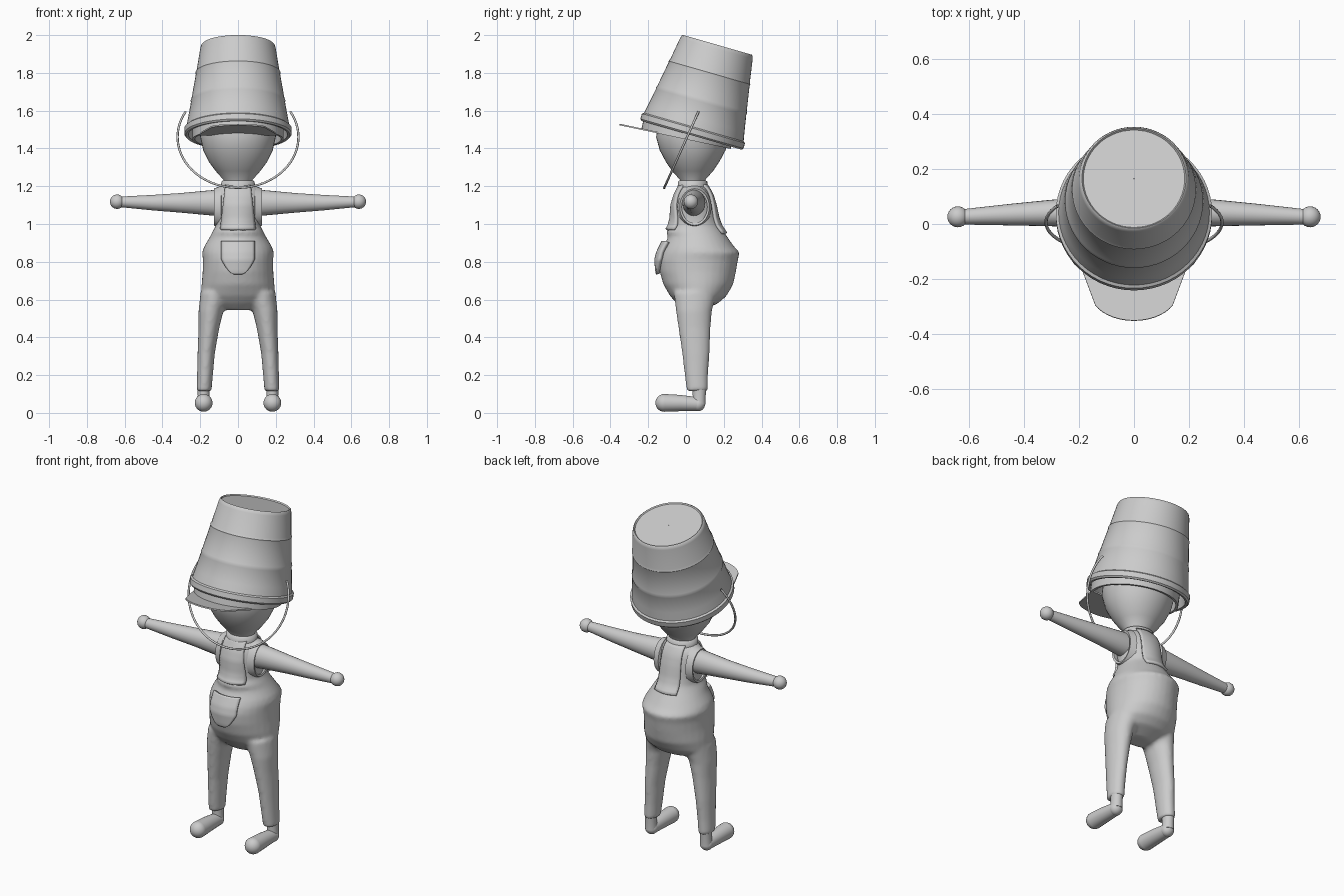
import bpy, bmesh, math
from mathutils import Matrix, Vector

cube = bpy.data.objects.get("Cube")
if cube:
    bpy.data.objects.remove(cube)

grey = bpy.data.materials.new("plain grey")
grey.use_nodes = True
GREY = (0.6, 0.6, 0.6, 1)
grey.diffuse_color = GREY
grey.node_tree.nodes["Principled BSDF"].inputs["Base Color"].default_value = GREY


def finish(name, bm, angle=40):
    bmesh.ops.recalc_face_normals(bm, faces=bm.faces)
    mesh = bpy.data.meshes.new(name)
    bm.to_mesh(mesh)
    bm.free()
    mesh.materials.append(grey)
    ob = bpy.data.objects.new(name, mesh)
    bpy.context.collection.objects.link(ob)
    bpy.ops.object.select_all(action='DESELECT')
    ob.select_set(True)
    bpy.context.view_layer.objects.active = ob
    bpy.ops.object.shade_smooth_by_angle(angle=math.radians(angle))
    return ob


def loft(bm, place, rings, sides=32, closed=False):
    """Skin elliptical rings; place(ring, cos, sin) gives a point."""
    loops = []
    for r in rings:
        angles = [math.tau * i / sides for i in range(sides)]
        loops.append([bm.verts.new(place(r, math.cos(a), math.sin(a))) for a in angles])
    pairs = list(zip(loops, loops[1:]))
    if closed:
        pairs.append((loops[-1], loops[0]))
    else:
        bm.faces.new(loops[0])
        bm.faces.new(loops[-1])
    for a, b in pairs:
        for i in range(sides):
            j = (i + 1) % sides
            bm.faces.new((a[i], a[j], b[j], b[i]))


def upright(r, c, s):       # ring: z, x, y, rx, ry
    return (r[1] + r[3] * c, r[2] + r[4] * s, r[0])


def along_x(r, c, s):       # ring: x, y, z, ry, rz
    return (r[0], r[1] + r[3] * c, r[2] + r[4] * s)


def lathe(r, c, s):         # ring: radius, z
    return (r[0] * c, r[0] * s, r[1])


def ball(bm, centre, radius):
    bmesh.ops.create_uvsphere(bm, u_segments=24, v_segments=14, radius=radius,
                              matrix=Matrix.Translation(centre))


# Torso: height, half width, front y, back y
TORSO = [(0.545, .09, -.01, .09), (0.58, .165, -.05, .17), (0.62, .195, -.085, .215),
         (0.68, .193, -.12, .25), (0.75, .187, -.14, .265), (0.81, .186, -.145, .275),
         (0.85, .19, -.135, .285), (0.88, .18, -.12, .255), (0.93, .15, -.095, .22),
         (0.96, .135, -.105, .20), (0.99, .118, -.085, .18), (1.03, .118, -.075, .165),
         (1.10, .125, -.07, .15), (1.15, .13, -.055, .135), (1.18, .12, -.04, .12),
         (1.21, .075, -.025, .10)]


def torso_at(z):
    for a, b in zip(TORSO, TORSO[1:]):
        if a[0] <= z <= b[0]:
            t = (z - a[0]) / (b[0] - a[0])
            return [p + (q - p) * t for p, q in zip(a, b)]
    return TORSO[-1]


# Overalls: torso and trouser legs fused into one skin
bm = bmesh.new()
loft(bm, upright, [(z, 0, (f + b) / 2, w, (b - f) / 2) for z, w, f, b in TORSO])
for side in (-1, 1):
    loft(bm, upright, [(z, side * x, y, rx, ry) for z, x, y, rx, ry in [
        (.115, .18, .06, .04, .056), (.2, .175, .055, .042, .062), (.32, .168, .052, .046, .073),
        (.45, .154, .045, .055, .085), (.54, .143, .042, .066, .095), (.64, .118, .05, .08, .115)]])
overalls = finish("overalls", bm, 50)
remesh = overalls.modifiers.new("fuse", 'REMESH')
remesh.mode = 'VOXEL'
remesh.voxel_size = 0.011
remesh.use_smooth_shade = True
smooth = overalls.modifiers.new("soften", 'SMOOTH')
smooth.iterations = 5


def cloth_patch(name, side, bottom, top, half_width, lift, thick=.016):
    """Panel that follows the torso on its front (-1) or back (1)."""
    bm = bmesh.new()
    rows, cols = 18, 12
    grid = []
    for i in range(rows + 1):
        t = i / rows
        z = bottom + (top - bottom) * t
        _, w, f, b = torso_at(z)
        row = []
        for j in range(cols + 1):
            x = half_width(t) * (2 * j / cols - 1)
            bulge = math.sqrt(max(0, 1 - (x / w) ** 2))
            y = (f + b) / 2 + side * ((b - f) / 2 * bulge + lift)
            row.append(bm.verts.new((x, y, z)))
        grid.append(row)
    for a, b in zip(grid, grid[1:]):
        for j in range(cols):
            bm.faces.new((a[j], a[j + 1], b[j + 1], b[j]))
    ob = finish(name, bm)
    solid = ob.modifiers.new("thickness", 'SOLIDIFY')
    solid.thickness = thick
    solid.offset = 0


cloth_patch("front_bib", -1, .97, 1.205, lambda t: .09 - .025 * t, .005)
cloth_patch("back_bib", 1, .95, 1.205, lambda t: .07 - .01 * t, .005)
cloth_patch("front_pocket", -1, .735, .905,
            lambda t: .02 + .065 * min(1, t * 2.2) ** .6, .013, .02)

# Arms with round hands
for side, label in ((1, "left"), (-1, "right")):
    bm = bmesh.new()
    loft(bm, along_x, [(side * x, y, z, ry, rz) for x, y, z, ry, rz in [
        (.05, .04, 1.11, .06, .07), (.13, .042, 1.112, .06, .068), (.3, .04, 1.112, .048, .052),
        (.45, .034, 1.113, .039, .041), (.62, .026, 1.117, .028, .028)]], 24)
    ball(bm, (side * .64, .026, 1.118), .038)
    finish(label + "_arm", bm, 60)

    # Armhole edging
    bm = bmesh.new()
    loft(bm, along_x, [(side * x, .045, 1.09, r, r * 1.25) for x, r in
                       ((.09, .09), (.128, .078), (.125, .068), (.08, .068))], 28, True)
    finish(label + "_armhole", bm)

    # Foot: ankle, heel and rounded toe
    bm = bmesh.new()
    foot_x = side * .182
    loft(bm, upright, [(.045, foot_x, .068, .034, .036), (.09, foot_x, .07, .031, .034),
                       (.15, foot_x, .07, .033, .04)], 20)
    ball(bm, (foot_x, .064, .046), .037)
    ball(bm, (foot_x, -.115, .053), .047)
    loft(bm, lambda r, c, s: (foot_x + r[1] * c, r[0], r[2] + r[1] * s),
         [(-.115, .047, .053), (-.03, .043, .052), (.064, .036, .047)], 24)
    finish(label + "_foot", bm, 60)

# Head and neck
bm = bmesh.new()
loft(bm, upright, [(z, 0, y, rx, ry) for z, y, rx, ry in [
    (1.17, .035, .08, .065), (1.205, .035, .072, .062), (1.235, .035, .078, .068),
    (1.28, .035, .118, .108), (1.33, .035, .155, .142), (1.39, .035, .184, .174),
    (1.46, .035, .2, .193), (1.56, .05, .2, .195), (1.66, .07, .165, .165),
    (1.73, .085, .08, .08)]], 40)
finish("head", bm, 60)
bm = bmesh.new()
loft(bm, upright, [(z, 0, .035, r, r * .88) for z, r in
                   ((1.195, .07), (1.195, .09), (1.225, .088), (1.235, .07))], 32, True)
finish("collar", bm, 60)

# Upturned bucket, tilted backwards
bm = bmesh.new()
loft(bm, lathe, [(.262, 0), (.276, -.003), (.284, .006), (.284, .035), (.274, .042),
                 (.265, .09), (.249, .18), (.251, .187), (.246, .2), (.223, .335),
                 (.225, .342), (.219, .355), (.2, .475), (.195, .49), (.189, .495),
                 (.184, .488), (.001, .488), (.001, .468), (.18, .468), (.25, .05)], 56, True)
bucket = finish("bucket", bm)
bucket.location = (0, .03, 1.4725)
bucket.rotation_euler.x = math.radians(-16)

# Cap band and visor under the bucket
bm = bmesh.new()
loft(bm, lathe, [(.228, 0), (.242, 0), (.242, .07), (.228, .07)], 48, True)
band = finish("cap_band", bm)
bm = bmesh.new()
arc = [math.radians(a) for a in range(200, 341, 10)]
outline = [(.215, -.1)] + [(.15 * math.cos(a), -.28 - .08 * abs(math.sin(a)) ** 1.2)
                           for a in reversed(arc)] + [(-.215, -.1)]
plate = bm.faces.new([bm.verts.new((x, y, 0)) for x, y in outline])
top = bmesh.ops.extrude_face_region(bm, geom=[plate])["geom"]
bmesh.ops.translate(bm, vec=(0, 0, .008),
                    verts=[v for v in top if isinstance(v, bmesh.types.BMVert)])
visor = finish("cap_visor", bm)
for ob in (band, visor):
    ob.location = (0, 0, 1.448)
    ob.rotation_euler.x = math.radians(-12)

# Wire handle hanging in front of the neck
curve = bpy.data.curves.new("bucket_handle", 'CURVE')
curve.dimensions = '3D'
curve.bevel_depth = .006
curve.bevel_resolution = 2
spline = curve.splines.new('POLY')
steps = 48
spline.points.add(steps)
start, fall = Vector((0, .055, 1.57)), Vector((0, -.41, -.912))
for i, point in enumerate(spline.points):
    a = math.radians(-30 + 240 * i / steps)
    p = start + fall * (.12 + .295 * math.sin(a)) + Vector((.32 * math.cos(a), 0, 0))
    point.co = (*p, 1)
curve.materials.append(grey)
handle = bpy.data.objects.new("bucket_handle", curve)
bpy.context.collection.objects.link(handle)
